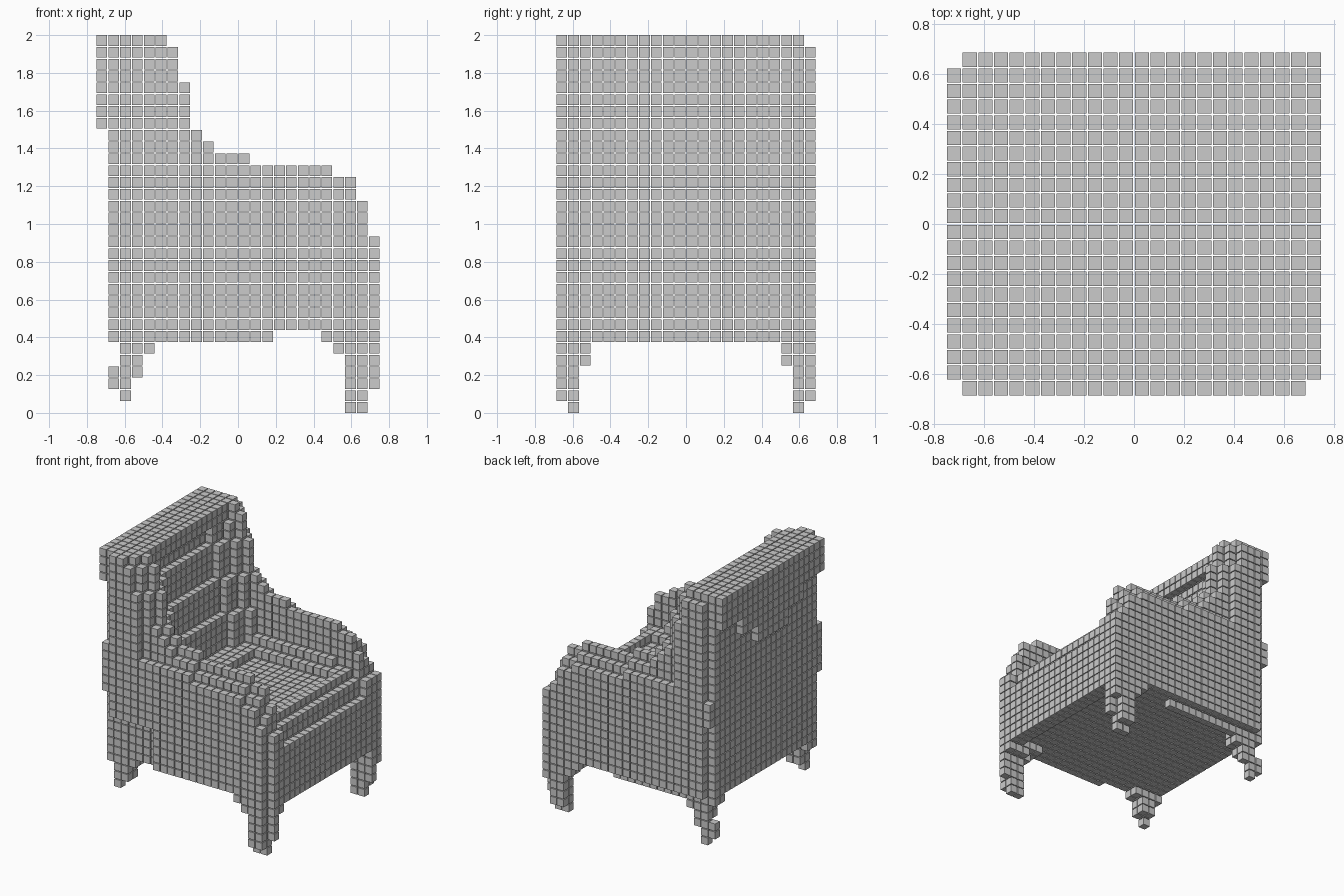
import bpy
from itertools import product

cube = bpy.data.objects.get("Cube")
if cube:
    bpy.data.objects.remove(cube, do_unlink=True)

NX, NY, NZ = 24, 22, 32
PITCH = 2 / (NZ - 0.1)
HALF = PITCH * 0.45

# Highest layer thresholds and how far forward the wings and arms reach there
REACH = [(31, 5), (28, 6), (24, 7), (23, 8), (22, 9), (21, 12),
         (20, 19), (18, 21), (15, 22), (0, 23)]


def reach(k):
    return next(i for low, i in REACH if k >= low)


# Each part is a rule on depth i, side depth d, layer k and whether it is the left half
def front_legs(i, d, k, left):
    if k > 6 or (i == 23 and d == 0 and not (left and k >= 4)):
        return False
    depth = 1 if left or k < 5 else 2
    if k == 6:
        return i >= 19 and d <= depth
    if k >= 4:
        return i >= 25 - k and d <= depth and not (i == 20 and d == 2)
    if k >= 2:
        return i >= 21 and d <= depth
    return i in (21, 22) and (d == 1 or (k == 1 and d == 0))


def back_legs(i, d, k, left):
    if left:
        spans = {6: (1, 4, 2), 5: (2, 4, 2), 4: (2, 3, 2), 3: (1, 3, 1),
                 2: (1, 2, 1), 1: (2, 2, 1)}
    else:
        spans = {6: (1, 4, 2), 5: (2, 3, 2), 4: (2, 3, 2), 3: (2, 2, 1)}
    if k not in spans:
        return False
    first, last, depth = spans[k]
    return first <= i <= last and 1 <= d <= depth


def base(i, d, k, left):
    if d < 1:
        return False
    if k == 6:
        return i >= 22 or (left and d == 1 and 1 <= i <= 14)
    return 7 <= k <= 12 and i >= 1


def seat(i, d, k, left):
    if d < 3 or k < 13 or not 1 <= i <= 22:
        return False
    rim = i != 22 and (i == 21 or i <= 9 or d <= 4)
    return k <= 14 + rim + (d == 3 and i < 20)


def arms_and_wings(i, d, k, left):
    if d > 2 or k < 7 or i < 1:
        return False
    if d == 0:
        bulge = range(16, 19) if left else range(15, 21)
        start = 8 if k < 12 and not left else 1 if k in bulge else 2
        if i < start or (left and k == 31) or (i == 23 and not left):
            return False
        if k >= 20 and i > 5:
            return False
    # Outer edges are rounded off: wings step back, arms step down
    inset = 2 - d
    if k >= 22:
        return i <= reach(k) - inset
    return i <= reach(k + inset if k >= 15 else k)


def backrest(i, d, k, left):
    if d < 1 or k < 13:
        return False
    if i == 0:
        return k >= (28 if d < 5 else 26 if d < 8 else 24)
    if k >= 30:
        return i <= 4
    # Stepped horizontal bands that curve forward into the wings
    front = 3 + (31 - k) // 4 + (d <= 5) + (d <= 3)
    return i <= min(front, reach(k) - (d == 1))


PARTS = {"front_legs": front_legs, "back_legs": back_legs, "base": base,
         "seat": seat, "arms_and_wings": arms_and_wings, "backrest": backrest}

# Share the cells out so that no two parts overlap
owner = {}
for i, j, k in product(range(NX), range(NY), range(NZ)):
    left = j >= NY // 2
    d = NY - 1 - j if left else j
    for name, rule in PARTS.items():
        if rule(i, d, k, left):
            owner[i, j, k] = name
            break

AROUND = list(product((-1, 0, 1), repeat=3))
CORNERS = list(product((-HALF, HALF), repeat=3))
FACES = [(0, 1, 3, 2), (4, 6, 7, 5), (0, 4, 5, 1),
         (2, 3, 7, 6), (0, 2, 6, 4), (1, 5, 7, 3)]


def exposed(cell):
    return any(tuple(a + b for a, b in zip(cell, step)) not in owner for step in AROUND)


# Turn the visible cells of each part into small separate blocks
for name in PARTS:
    verts, faces = [], []
    for cell, part in owner.items():
        if part != name or not exposed(cell):
            continue
        i, j, k = cell
        cx = (i - (NX - 1) / 2) * PITCH
        cy = (j - (NY - 1) / 2) * PITCH
        cz = k * PITCH + HALF
        n = len(verts)
        verts += [(cx + a, cy + b, cz + c) for a, b, c in CORNERS]
        faces += [tuple(n + v for v in f) for f in FACES]
    mesh = bpy.data.meshes.new(name)
    mesh.from_pydata(verts, [], faces)
    mesh.update()
    bpy.context.collection.objects.link(bpy.data.objects.new(name, mesh))
